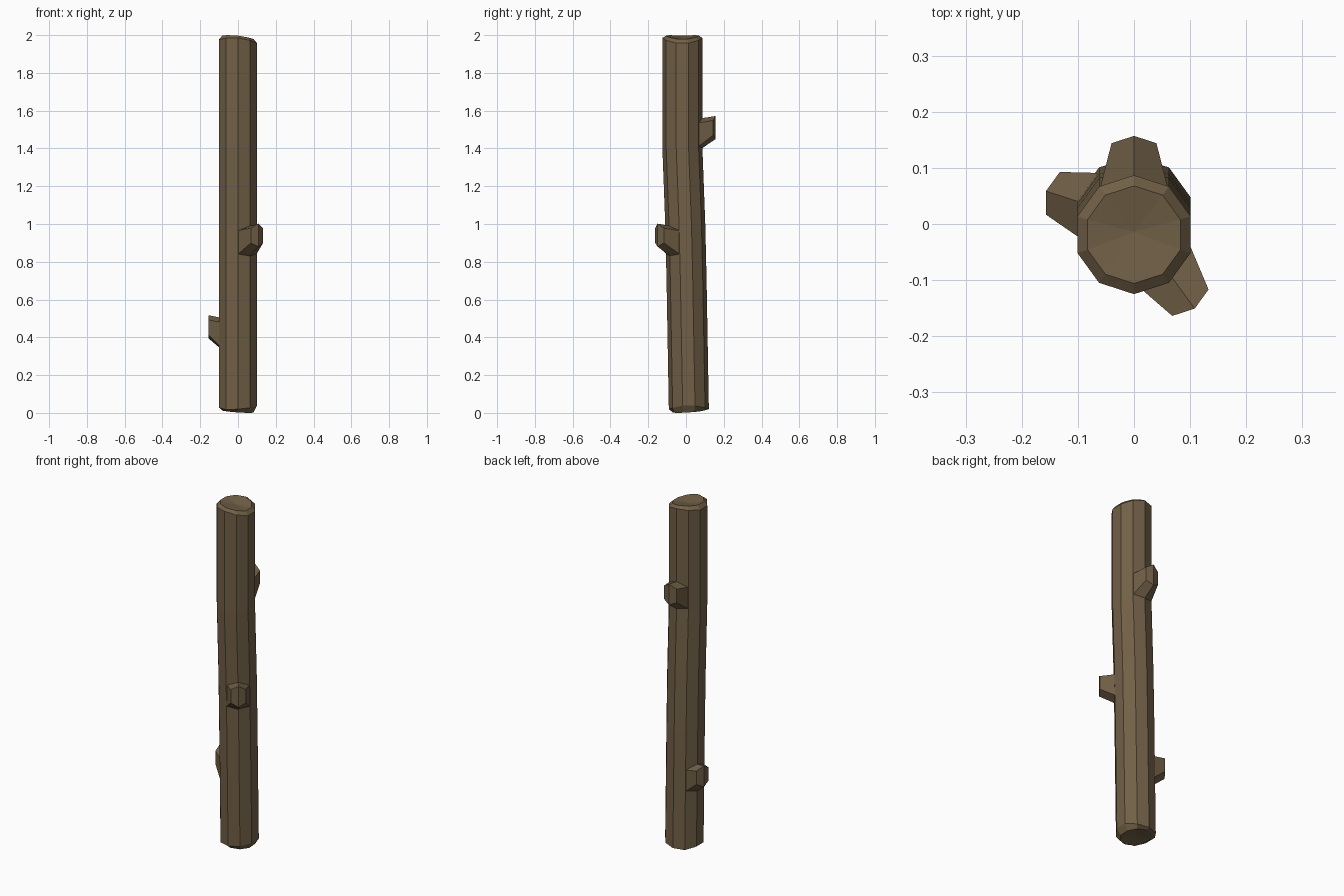
import bpy, bmesh, math
from math import sin, cos, radians

if "Cube" in bpy.data.objects:
    bpy.data.objects.remove(bpy.data.objects["Cube"])

SIDES, R = 10, 0.106
bark = bpy.data.materials.new("bark brown")
bark.diffuse_color = (0.165, 0.117, 0.062, 1)
bark.use_nodes = True
bark.node_tree.nodes["Principled BSDF"].inputs["Base Color"].default_value = bark.diffuse_color

# gentle bend of the trunk: (height, y centre)
PATH = [(0.0, 0.015), (0.7, 0.003), (1.0, -0.004), (1.4, -0.019), (2.0, -0.019)]


def centre_y(z):
    for (z0, y0), (z1, y1) in zip(PATH, PATH[1:]):
        if z <= z1:
            return y0 + (y1 - y0) * (z - z0) / (z1 - z0)
    return PATH[-1][1]


def finish(bm, name):
    bmesh.ops.recalc_face_normals(bm, faces=bm.faces)
    me = bpy.data.meshes.new(name)
    bm.to_mesh(me)
    bm.free()
    me.materials.append(bark)
    bpy.context.collection.objects.link(bpy.data.objects.new(name, me))


def bridge(bm, a, b):
    n = len(a)
    for i in range(n):
        bm.faces.new((a[i], a[(i + 1) % n], b[(i + 1) % n], b[i]))


def fan(bm, ring, co):
    c = bm.verts.new(co)
    for i in range(len(ring)):
        bm.faces.new((ring[i], ring[(i + 1) % len(ring)], c))


# trunk: rings with uneven, chamfered ends
def ring(bm, r, y, height):
    out = []
    for i in range(SIDES):
        a = radians(-90 + 36 * i)
        out.append(bm.verts.new((r * cos(a), y + r * sin(a), height(a))))
    return out


bm = bmesh.new()
yb, yt = PATH[0][1], PATH[-1][1]
rings = [ring(bm, 0.085, yb, lambda a: 0.008 - 0.008 * cos(a + 0.8)),
         ring(bm, R, yb, lambda a: 0.04 - 0.02 * sin(a) ** 2 - 0.01 * (cos(a) < -0.5))]
rings += [ring(bm, R, y, lambda a, z=z: z) for z, y in PATH[1:-1]]
rings += [ring(bm, R, yt, lambda a: 1.965 - 0.01 * cos(a) + 0.02 * sin(a) ** 2),
          ring(bm, 0.087, yt, lambda a: 1.988 - 0.01 * cos(a) + 0.009 * sin(a) ** 2)]
for a, b in zip(rings, rings[1:]):
    bridge(bm, a, b)
fan(bm, rings[0], (0, yb, 0.02))
fan(bm, rings[-1], (0, yt + 0.005, 1.982))
finish(bm, "trunk")


# cut branch stubs: ridge-backed hexagons rising out of a trunk corner
def stub(name, angle, z, reach):
    bm = bmesh.new()
    a = radians(angle)

    def point(out, side, h):
        return bm.verts.new((out * cos(a) - side * sin(a),
                             centre_y(z + 0.08) + out * sin(a) + side * cos(a), z + h))

    ro, so, w = R * 0.97, R * 0.97 * cos(radians(36)), R * 0.97 * sin(radians(36))
    base = [point(ro, 0, 0.16), point(so, w, 0.135), point(so, w, 0.01),
            point(ro, 0, 0.0), point(so, -w, 0.01), point(so, -w, 0.135)]
    t = reach - 0.013
    tip = [point(reach, 0, 0.172), point(t, 0.04, 0.148), point(t, 0.04, 0.07),
           point(reach, 0, 0.05), point(t, -0.04, 0.07), point(t, -0.04, 0.148)]
    bridge(bm, base, tip)
    # end cap folded along its middle, plus closed back
    bm.faces.new(tip[0:4])
    bm.faces.new(tip[3:6] + tip[0:1])
    bm.faces.new(base[0:4])
    bm.faces.new(base[3:6] + base[0:1])
    finish(bm, name)


stub("front_branch_stub", -54, 0.83, 0.184)
stub("back_branch_stub", 90, 1.40, 0.176)
stub("left_branch_stub", 162, 0.345, 0.165)
